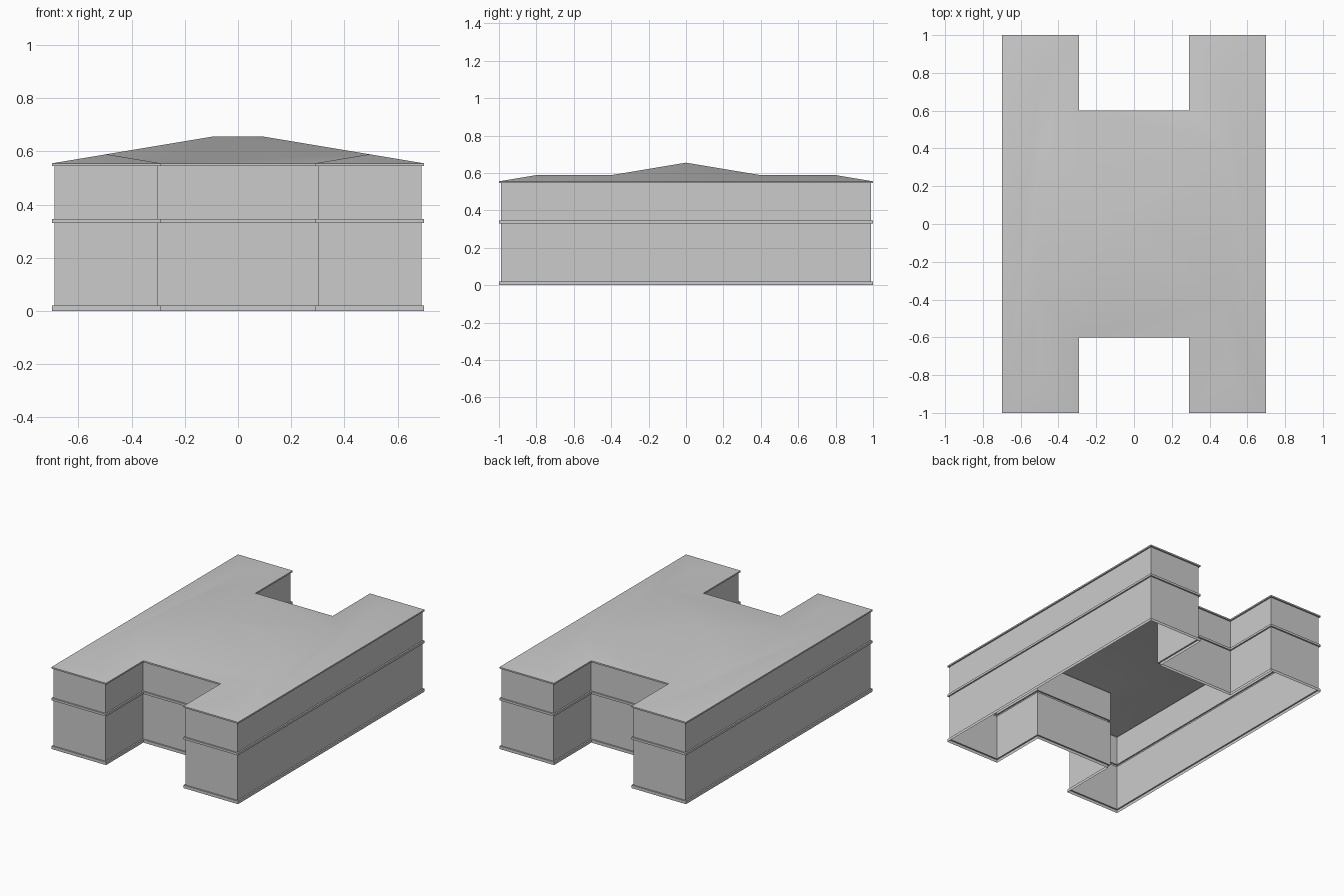
import bpy
import bmesh

cube = bpy.data.objects.get("Cube")
if cube:
    bpy.data.objects.remove(cube, do_unlink=True)

# One plain grey for the whole building
grey = bpy.data.materials.new("plain_grey")
grey.use_nodes = True
colour = (0.6, 0.6, 0.6, 1)
grey.diffuse_color = colour
grey.node_tree.nodes["Principled BSDF"].inputs["Base Color"].default_value = colour

WIDTH, LENGTH = 0.7, 1.0      # half extents
COURT_X, COURT_Y = 0.29, 0.6  # inner corner of the courts
EAVES_Z, SLOPE = 0.555, 1 / 6
STEP = 0.01                   # how far the walls sit behind the bands


def finish(bm, name):
    mesh = bpy.data.meshes.new(name)
    bm.to_mesh(mesh)
    bm.free()
    mesh.materials.append(grey)
    obj = bpy.data.objects.new(name, mesh)
    bpy.context.collection.objects.link(obj)
    return obj


def h_outline(inset):
    """H-shaped plan, counter-clockwise, moved inwards by inset."""
    x, y = WIDTH - inset, LENGTH - inset
    cx, cy = COURT_X + inset, COURT_Y - inset
    half = [(x, -y), (x, y), (cx, y), (cx, cy), (-cx, cy), (-cx, y)]
    return half + [(-px, -py) for px, py in half]


def sweep(name, profile):
    """Carry an (inset, height) profile round the plan as an open shell."""
    bm = bmesh.new()
    rings = [[bm.verts.new((x, y, z)) for x, y in h_outline(inset)]
             for inset, z in profile]
    for low, high in zip(rings, rings[1:]):
        for i in range(len(low)):
            j = (i + 1) % len(low)
            bm.faces.new((low[i], low[j], high[j], high[i]))
    return finish(bm, name)


# Walls and projecting bands, from the ground up
sweep("base_course", [(0, 0), (0, 0.02), (STEP, 0.02)])
sweep("lower_walls", [(STEP, 0.02), (STEP, 0.33)])
sweep("string_course", [(STEP, 0.33), (0, 0.33), (0, 0.345), (STEP, 0.345)])
sweep("upper_walls", [(STEP, 0.345), (STEP, 0.545)])
sweep("eaves", [(STEP, 0.545), (0, 0.545), (0, EAVES_Z)])

# Hipped roof: every plane has the same pitch, so height follows the run
wing = (WIDTH - COURT_X) / 2
ridge_x = WIDTH - wing


def eave(x, y):
    return (x, y, EAVES_Z)


def crest(x, y, run):
    return (x, y, EAVES_Z + run * SLOPE)


corner = eave(WIDTH, LENGTH)
court_end = eave(COURT_X, LENGTH)
court_corner = eave(COURT_X, COURT_Y)
wing_hip = crest(ridge_x, LENGTH - wing, wing)
wing_valley = crest(ridge_x, COURT_Y - wing, wing)
main_ridge = crest(WIDTH - COURT_Y, 0, COURT_Y)


def flip(points, sx, sy):
    return [(x * sx, y * sy, z) for x, y, z in points]


bm = bmesh.new()
planes = []
for side in (1, -1):
    # Long outer slope and the slope over the court wall
    outer = [corner, wing_hip, wing_valley]
    planes.append(flip(outer + [main_ridge], side, 1)
                  + flip(outer[::-1], side, -1))
    middle = [court_corner, wing_valley, main_ridge]
    planes.append(flip(middle, 1, side) + flip(middle[::-1], -1, side))
    # Hip end and inner slope of each wing
    for end in (1, -1):
        planes.append(flip([corner, court_end, wing_hip], side, end))
        planes.append(flip([court_end, court_corner, wing_valley, wing_hip],
                           side, end))
for points in planes:
    bm.faces.new([bm.verts.new(p) for p in points])
bmesh.ops.remove_doubles(bm, verts=bm.verts[:], dist=0.0001)
bm.normal_update()
for face in bm.faces:
    if face.normal.z < 0:
        face.normal_flip()
roof = finish(bm, "roof")

# Soft shading across the shallow roof planes
bpy.ops.object.select_all(action='DESELECT')
roof.select_set(True)
bpy.context.view_layer.objects.active = roof
bpy.ops.object.shade_smooth_by_angle()
